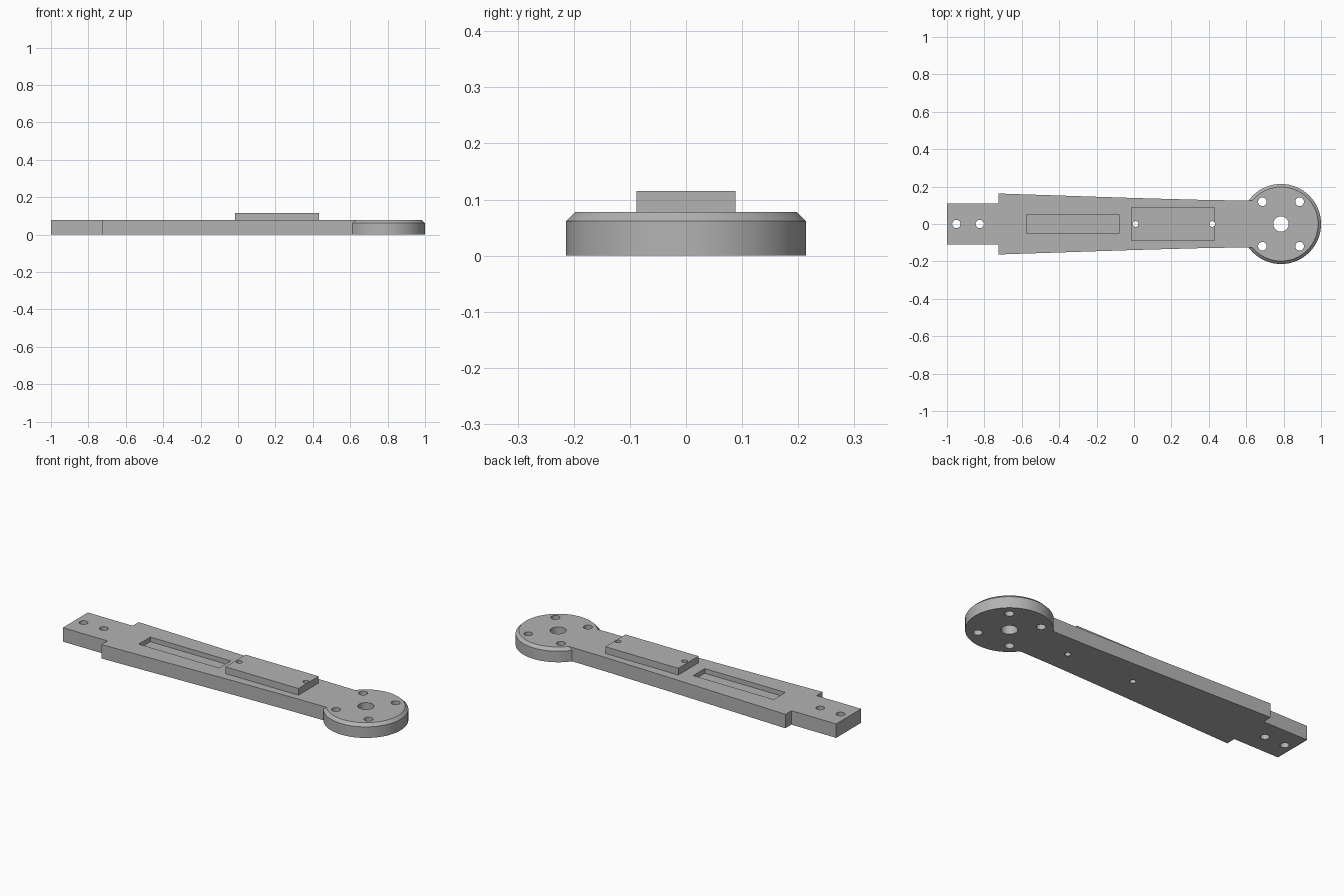
import bpy, bmesh, math

cube = bpy.data.objects.get("Cube")
if cube:
    bpy.data.objects.remove(cube, do_unlink=True)

THICK = 0.0775      # arm and hub thickness
PLATE_TOP = 0.115
HUB_X, HUB_R, CHAMFER = 0.786, 0.214, 0.016

grey = bpy.data.materials.new("plain grey")
grey.use_nodes = True
colour = (0.45, 0.45, 0.45, 1)
grey.diffuse_color = colour
grey.node_tree.nodes["Principled BSDF"].inputs["Base Color"].default_value = colour


def finish(name, bm):
    bmesh.ops.recalc_face_normals(bm, faces=bm.faces)
    mesh = bpy.data.meshes.new(name)
    bm.to_mesh(mesh)
    bm.free()
    mesh.materials.append(grey)
    obj = bpy.data.objects.new(name, mesh)
    bpy.context.collection.objects.link(obj)
    return obj


def prism(name, outline, z0, z1):
    bm = bmesh.new()
    face = bm.faces.new([bm.verts.new((x, y, z0)) for x, y in outline])
    top = bmesh.ops.extrude_face_region(bm, geom=[face])["geom"]
    verts = [g for g in top if isinstance(g, bmesh.types.BMVert)]
    bmesh.ops.translate(bm, verts=verts, vec=(0, 0, z1 - z0))
    return finish(name, bm)


def box(name, x0, x1, half_y, z0, z1):
    return prism(name, [(x0, -half_y), (x1, -half_y), (x1, half_y), (x0, half_y)], z0, z1)


def circle(x, y, r, n):
    return [(x + r * math.cos(math.tau * i / n), y + r * math.sin(math.tau * i / n))
            for i in range(n)]


def boolean(target, tool, operation):
    mod = target.modifiers.new(operation.lower(), "BOOLEAN")
    mod.operation, mod.object, mod.solver = operation, tool, "EXACT"
    bpy.context.view_layer.objects.active = target
    bpy.ops.object.modifier_apply(modifier=mod.name)


# tapered arm with a narrow end tab
side = [(-1, 0.11), (-0.725, 0.11), (-0.725, 0.163), (0, 0.139), (0.4, 0.128), (0.645, 0.125)]
arm = prism("arm", side + [(x, -y) for x, y in reversed(side)], 0, THICK)

# round hub with a chamfered top rim
hub = prism("hub", circle(HUB_X, 0, HUB_R, 96), 0, THICK)
bm = bmesh.new()
bm.from_mesh(hub.data)
rim = [e for e in bm.edges if all(v.co.z > THICK / 2 for v in e.verts)]
bmesh.ops.bevel(bm, geom=rim, offset=CHAMFER, offset_type="OFFSET", segments=1, affect="EDGES")
bm.to_mesh(hub.data)
bm.free()
boolean(arm, hub, "UNION")
bpy.data.objects.remove(hub, do_unlink=True)

# raised mounting plate
plate = box("raised_plate", -0.015, 0.434, 0.0885, THICK, PLATE_TOP)

# shallow slot in the arm
slot = box("slot_cutter", -0.575, -0.08, 0.051, THICK - 0.026, 0.2)
boolean(arm, slot, "DIFFERENCE")
bpy.data.objects.remove(slot, do_unlink=True)

# through holes: tab, plate, hub centre and hub corners
holes = [(-0.95, 0, 0.022), (-0.825, 0, 0.022), (0.008, 0, 0.0155), (0.418, 0, 0.0155),
         (HUB_X, 0, 0.041)]
holes += [(HUB_X + sx * 0.1, sy * 0.119, 0.023) for sx in (-1, 1) for sy in (-1, 1)]
for x, y, r in holes:
    drill = prism("drill", circle(x, y, r, 32), -0.1, 0.3)
    boolean(arm, drill, "DIFFERENCE")
    if -0.1 < x < 0.5:
        boolean(plate, drill, "DIFFERENCE")
    bpy.data.objects.remove(drill, do_unlink=True)

# smooth round walls, crisp edges
for obj in (arm, plate):
    bpy.ops.object.select_all(action="DESELECT")
    obj.select_set(True)
    bpy.context.view_layer.objects.active = obj
    bpy.ops.object.shade_smooth_by_angle(angle=math.radians(25))
